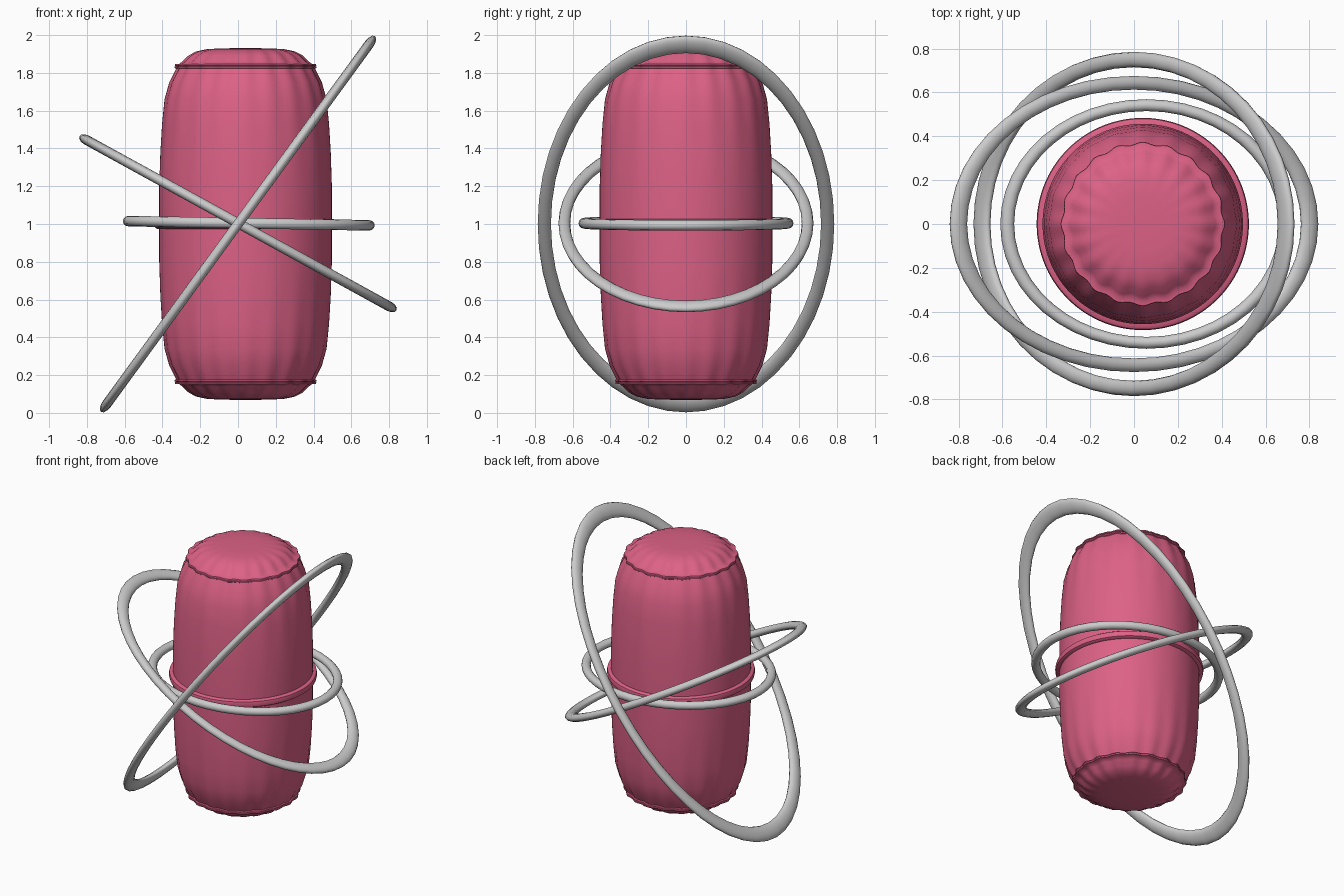
import bpy, bmesh
from math import sin, cos, pi, radians

if "Cube" in bpy.data.objects:
    bpy.data.objects.remove(bpy.data.objects["Cube"])

CX = 0.04        # body axis offset
FLUTES = 20
SEGS = 120

pink = bpy.data.materials.new("pink")
pink.diffuse_color = (0.72, 0.12, 0.24, 1)
pink.use_nodes = True
pink.node_tree.nodes["Principled BSDF"].inputs["Base Color"].default_value = pink.diffuse_color


def lathe(name, profile, closed_loop=False):
    """Revolve (radius, z, flute amplitude) points around the body axis."""
    bm = bmesh.new()
    rings = []
    for r, z, amp in profile:
        ring = []
        for i in range(SEGS):
            a = 2 * pi * i / SEGS
            rr = r + amp * cos(FLUTES * a)
            ring.append(bm.verts.new((rr * cos(a), rr * sin(a), z)))
        rings.append(ring)
    pairs = list(zip(rings, rings[1:]))
    if closed_loop:
        pairs.append((rings[-1], rings[0]))
    else:
        bm.faces.new(rings[0])
        bm.faces.new(rings[-1])
    for lo, hi in pairs:
        for i in range(SEGS):
            j = (i + 1) % SEGS
            bm.faces.new((lo[i], lo[j], hi[j], hi[i]))
    bmesh.ops.recalc_face_normals(bm, faces=bm.faces)
    mesh = bpy.data.meshes.new(name)
    bm.to_mesh(mesh)
    bm.free()
    ob = bpy.data.objects.new(name, mesh)
    bpy.context.collection.objects.link(ob)
    ob.location = (CX, 0, 1)
    mesh.materials.append(pink)
    smooth(ob)
    return ob


def smooth(ob):
    bpy.ops.object.select_all(action='DESELECT')
    ob.select_set(True)
    bpy.context.view_layer.objects.active = ob
    bpy.ops.object.shade_smooth_by_angle(angle=radians(35))


# Barrel body: upper half profile, mirrored downward
half = [(0.457, 0.0, 0), (0.457, 0.2, 0), (0.450, 0.38, 0.001),
        (0.440, 0.53, 0.002), (0.426, 0.66, 0.003), (0.400, 0.75, 0.004),
        (0.362, 0.822, 0.006),
        # rolled lip
        (0.369, 0.826, 0.006), (0.369, 0.834, 0.006), (0.361, 0.836, 0.006),
        (0.369, 0.838, 0.006), (0.367, 0.846, 0.006), (0.345, 0.848, 0.006),
        # fluted end cap
        (0.326, 0.862, 0.007), (0.295, 0.893, 0.006), (0.255, 0.914, 0.005),
        (0.20, 0.926, 0.003), (0.12, 0.930, 0.001), (0.04, 0.931, 0)]
lathe("barrel_body", [(r, -z, a) for r, z, a in half[:0:-1]] + half)

# Raised belt around the waist
lathe("waist_belt", [(0.44, -0.026, 0), (0.468, -0.026, 0), (0.480, -0.018, 0),
                     (0.484, 0, 0), (0.480, 0.018, 0), (0.468, 0.026, 0),
                     (0.44, 0.026, 0)], closed_loop=True)


def orbit_ring(name, x, z, length, width, tube, thick, tilt):
    """Stretched torus: outer half length and half width, tilted about y."""
    bpy.ops.mesh.primitive_torus_add(major_radius=width - tube, minor_radius=tube,
                                     major_segments=48, minor_segments=12,
                                     location=(x, 0, z),
                                     rotation=(0, radians(tilt), 0))
    ob = bpy.context.object
    ob.name = name
    ob.scale = (length / width, 1, thick / tube)
    smooth(ob)


# Three orbit rings
orbit_ring("level_ring", 0.057, 1.004, 0.667, 0.569, 0.027, 0.028, 1.0)
orbit_ring("tilted_ring", 0.0, 1.004, 0.958, 0.675, 0.031, 0.026, 28.8)
orbit_ring("steep_ring", 0.0, 1.0, 1.232, 0.785, 0.035, 0.026, -53.9)
